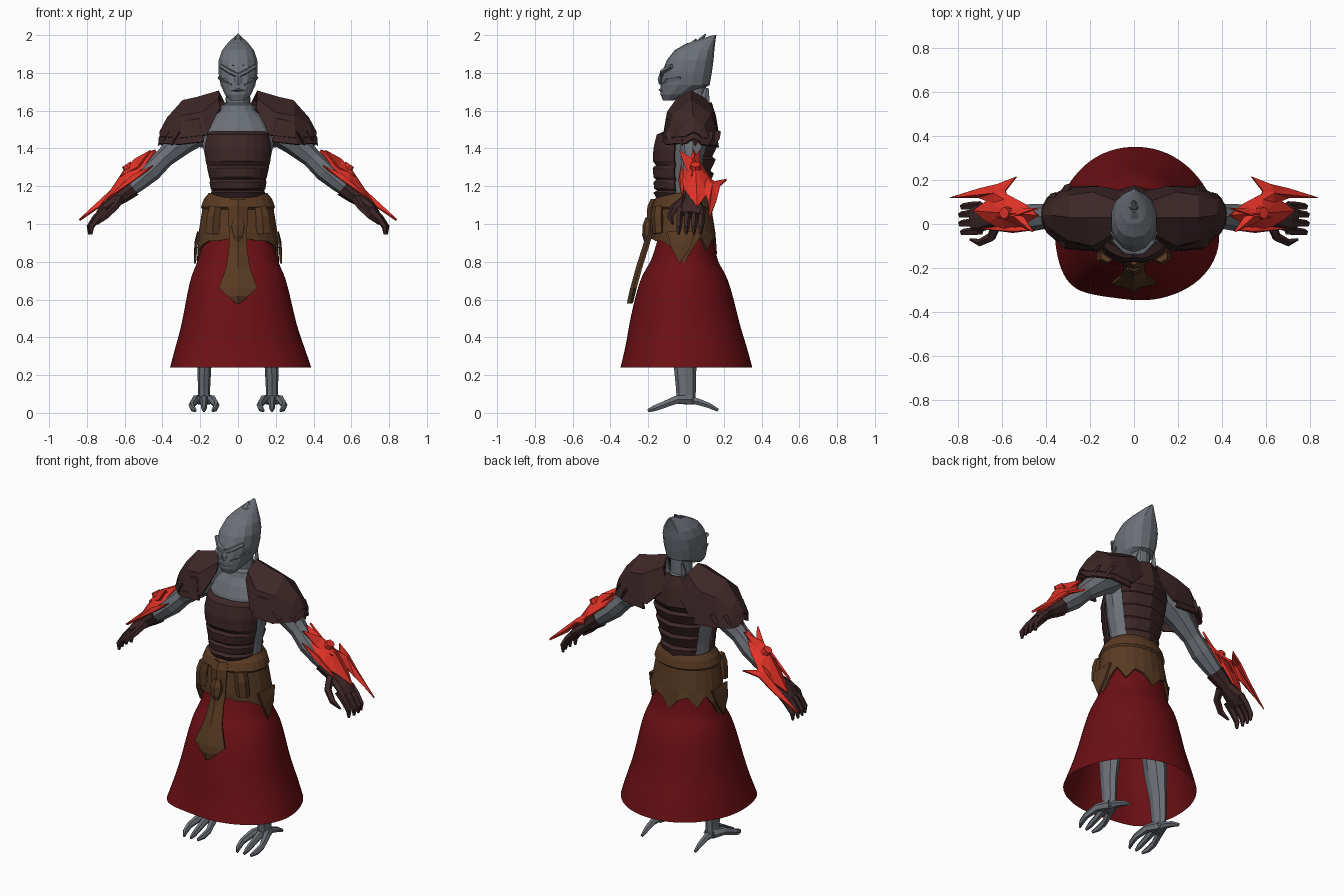
import bpy, bmesh, math
from mathutils import Vector


def material(name, rgb):
    m = bpy.data.materials.new(name)
    m.diffuse_color = (*rgb, 1)
    return m


SKIN = material("grey_skin", (0.15, 0.165, 0.185))
DARK = material("dark_maroon_armor", (0.047, 0.02, 0.021))
BROWN = material("brown_leather", (0.10, 0.043, 0.017))
RED = material("bright_red", (0.75, 0.032, 0.02))
CLOTH = material("deep_red_cloth", (0.15, 0.005, 0.007))


def build(name, verts, faces, mat, mirror=False, thick=0, subsurf=0):
    me = bpy.data.meshes.new(name)
    me.from_pydata([tuple(v) for v in verts], [], faces)
    bm = bmesh.new()
    bm.from_mesh(me)
    bmesh.ops.recalc_face_normals(bm, faces=bm.faces)
    bm.to_mesh(me)
    bm.free()
    me.materials.append(mat)
    ob = bpy.data.objects.new(name, me)
    bpy.context.collection.objects.link(ob)
    if thick:
        s = ob.modifiers.new("thickness", 'SOLIDIFY')
        s.thickness = thick
        s.offset = 0
    if subsurf:
        s = ob.modifiers.new("smooth", 'SUBSURF')
        s.levels = s.render_levels = subsurf
        for p in me.polygons:
            p.use_smooth = True
    if mirror:
        ob.modifiers.new("mirror", 'MIRROR').use_clip = False
    return ob


def loft(name, rings, mat, closed=True, caps=True, **kw):
    n = len(rings[0])
    verts = [p for r in rings for p in r]
    faces = []
    for i in range(len(rings) - 1):
        for j in range(n if closed else n - 1):
            k = (j + 1) % n
            faces.append((i * n + j, i * n + k, (i + 1) * n + k, (i + 1) * n + j))
    if closed and caps:
        faces += [tuple(range(n)), tuple(range(len(verts) - n, len(verts)))]
    return build(name, verts, faces, mat, **kw)


def tube(name, path, mat, ref=(0, 1, 0), n=6, mirror=True):
    """path points: x, y, z, radius along ref, radius across"""
    pts = [Vector(p[:3]) for p in path]
    rings = []
    for i, p in enumerate(pts):
        t = (pts[min(i + 1, len(pts) - 1)] - pts[max(i - 1, 0)]).normalized()
        a = Vector(ref)
        a = (a - t * a.dot(t)).normalized()
        b = t.cross(a)
        rings.append([p + a * path[i][3] * math.cos(2 * math.pi * k / n)
                      + b * path[i][4] * math.sin(2 * math.pi * k / n) for k in range(n)])
    return loft(name, rings, mat, mirror=mirror)


def stack(rows, n, power=1.0):
    """horizontal rings from rows of z, centre y, half width, half depth"""
    f = lambda c: math.copysign(abs(c) ** power, c)
    return [[(rx * f(math.sin(2 * math.pi * k / n)), cy - ry * f(math.cos(2 * math.pi * k / n)), z)
             for k in range(n)] for z, cy, rx, ry in rows]


def arc_plate(name, rows, mid, half, n, mat, groove=0.95):
    rings = []
    for z, cy, rx, ry in rows:
        ring = []
        for k in range(n + 1):
            a = math.radians(mid - half + 2 * half * k / n)
            g = groove if k == n // 2 else 1
            ring.append((rx * math.sin(a), cy - ry * g * math.cos(a), z))
        rings.append(ring)
    return loft(name, rings, mat, closed=False, thick=0.012)


def fan(name, outline, apex, mat, mirror=True, thick=0.012):
    n = len(outline)
    return build(name, outline + [apex], [(k, (k + 1) % n, n) for k in range(n)],
                 mat, mirror=mirror, thick=thick)


# skirt: wavy hem blending into an ellipse at the waist
hem = [(.40, -.05), (.37, -.17), (.30, -.26), (.19, -.325), (.05, -.355), (-.08, -.337), (-.2, -.322),
       (-.285, -.29), (-.335, -.21), (-.36, -.1), (-.362, .02), (-.325, .15), (-.23, .275),
       (-.11, .342), (.02, .358), (.15, .332), (.27, .25), (.36, .12)]
rings = []
for z, rx, ry, cy, w in [(.24, .36, .36, 0, 1), (.35, .333, .33, 0, .75), (.47, .30, .30, -.01, .5),
                         (.62, .275, .265, -.01, .3), (.735, .25, .228, -.01, .1), (.79, .22, .185, -.01, 0),
                         (.86, .205, .165, -.005, 0), (.95, .185, .145, 0, 0), (1.02, .17, .13, 0, 0)]:
    ring = []
    for hx, hy in hem:
        a = math.atan2(hy, hx)
        ring.append((w * hx * rx / .36 + (1 - w) * rx * math.cos(a),
                     w * hy * ry / .36 + (1 - w) * ry * math.sin(a) + cy, z))
    rings.append(ring)
loft("skirt", rings, CLOTH, caps=False, subsurf=2)

# legs and clawed feet
tube("leg", [(.18, .0, .05, .05, .033), (.18, .0, .12, .052, .032), (.178, -.005, .25, .06, .037),
             (.165, -.01, .42, .075, .055), (.14, -.01, .6, .075, .065), (.10, 0, .95, .1, .085)], SKIN, n=8)
for i, dx in enumerate((-1, 0, 1)):
    tube(f"front_toe_{i}", [(.18 + dx * .01, .02, .07, .03, .03), (.18 + dx * .045, -.05, .07, .022, .024),
                            (.18 + dx * .065, -.12, .042, .017, .02), (.18 + dx * .06, -.165, .025, .015, .018),
                            (.18 + dx * .045, -.20, .012, .006, .01)], SKIN, ref=(1, 0, 0))
tube("heel_toe", [(.18, -.01, .07, .03, .03), (.18, .06, .06, .02, .02), (.18, .12, .04, .017, .016),
                  (.18, .17, .014, .008, .01)], SKIN, ref=(1, 0, 0))

# body and neck
loft("torso", stack([(1.0, 0, .15, .11), (1.12, 0, .14, .105), (1.22, 0, .148, .115), (1.34, 0, .175, .12),
                     (1.43, .005, .195, .122), (1.5, .015, .18, .115), (1.56, .025, .14, .10),
                     (1.6, .035, .095, .085), (1.63, .04, .09, .08), (1.64, .045, .062, .06),
                     (1.74, .045, .06, .06)], 14), SKIN)
tube("neck_fin", [(.04, .09, 1.59, .03, .012), (.055, .10, 1.66, .025, .012), (.05, .11, 1.72, .01, .006)], SKIN, n=4)

# head leaning back into a tall crest
head = [(1.655, -.122, -.06, .042), (1.685, -.134, .02, .07), (1.735, -.135, .125, .094), (1.79, -.128, .135, .104),
        (1.81, -.125, .138, .106), (1.87, -.10, .146, .104), (1.92, -.06, .15, .086), (1.955, .0, .154, .058),
        (1.98, .08, .157, .032), (2.0, .145, .161, .008)]
loft("head", stack([(z, (a + b) / 2, rx, (b - a) / 2) for z, a, b, rx in head], 14, .85), SKIN)
tube("brow", [(.0, -.13, 1.785, .014, .012), (.04, -.122, 1.805, .018, .014), (.09, -.075, 1.835, .014, .012)], SKIN, n=5)
tube("nose", [(0, -.125, 1.80, .014, .012), (0, -.138, 1.765, .018, .012), (0, -.136, 1.74, .022, .008)],
     SKIN, ref=(1, 0, 0), n=4, mirror=False)
tube("cheek", [(.03, -.12, 1.735, .012, .01), (.07, -.10, 1.76, .014, .012), (.10, -.03, 1.775, .01, .01)], SKIN, n=4)
tube("lips", [(-.035, -.118, 1.705, .01, .005), (0, -.136, 1.71, .01, .008), (.035, -.118, 1.705, .01, .005)],
     SKIN, n=4, mirror=False)
for i, (y, z, w) in enumerate([(-.08, 1.865, .06), (-.03, 1.91, .055), (.02, 1.94, .045), (.07, 1.965, .03)]):
    tube(f"crest_plate_{i}", [(0, y - .02, z - .03, w, .012), (0, y + .01, z + .012, w * .8, .014),
                              (0, y + .035, z + .04, w * .2, .004)], SKIN, ref=(1, 0, 0), mirror=False)

# chest and back armour
arc_plate("chest_plate", [(1.485, -.02, .15, .095), (1.47, -.02, .165, .135), (1.40, -.02, .177, .152),
                          (1.335, -.02, .172, .155), (1.31, -.02, .165, .138), (1.295, -.02, .163, .156),
                          (1.25, -.02, .153, .152), (1.235, -.02, .147, .137), (1.22, -.02, .15, .152),
                          (1.19, -.02, .145, .148), (1.178, -.02, .137, .132), (1.165, -.02, .143, .152),
                          (1.13, -.02, .125, .13)], 0, 75, 10, DARK)
back = [(1.64, .04, .08, .085), (1.57, .03, .16, .115), (1.47, .02, .185, .14)]
for i in range(4):
    z = 1.43 - i * .075
    back += [(z, .02, .175 - i * .015, .115 - i * .009), (z - .015, .02, .178 - i * .015, .132 - i * .009)]
arc_plate("back_plate", back + [(1.13, .02, .115, .09)], 180, 62, 8, DARK, groove=1.07)

# layered pauldrons: arches from front rim over the top to back rim
arches = [[(.10, -.06, 1.61), (.10, -.045, 1.66), (.10, .03, 1.70), (.08, .10, 1.66), (.03, .14, 1.56)],
          [(.165, -.115, 1.47), (.19, -.095, 1.59), (.22, .03, 1.665), (.19, .14, 1.60), (.15, .165, 1.44)],
          [(.30, -.105, 1.455), (.295, -.07, 1.57), (.29, .03, 1.65), (.29, .125, 1.58), (.29, .16, 1.45)],
          [(.385, -.035, 1.46), (.375, -.015, 1.52), (.37, .04, 1.56), (.375, .09, 1.52), (.385, .115, 1.45)],
          [(.405, .0, 1.46), (.41, .02, 1.475), (.41, .04, 1.485), (.41, .06, 1.475), (.405, .08, 1.455)]]
loft("pauldron", arches, DARK, closed=False, mirror=True, thick=0.014)
lower = [[(.2 + (x - .2) * .96 + .014, .04 + (y - .04) * 1.02, z - .035) for x, y, z in a] for a in arches[1:]]
loft("pauldron_lower_layer", lower, DARK, closed=False, mirror=True, thick=0.014)
for i, (x, y) in enumerate([(.33, -.075), (.385, -.02), (.40, .05), (.375, .11), (.31, .15)]):
    tube(f"pauldron_point_{i}", [(x - .02, y, 1.49, .035, .012), (x + .005, y, 1.45, .028, .012),
                                 (x + .022, y, 1.415, .003, .003)], DARK, n=4)

# arms, gloves and fingers
tube("arm", [(.15, .04, 1.53, .085, .075), (.23, .04, 1.485, .09, .08), (.30, .04, 1.43, .075, .068),
             (.39, .035, 1.35, .055, .052), (.46, .03, 1.28, .062, .056), (.53, .03, 1.22, .052, .048),
             (.63, .03, 1.14, .036, .034)], SKIN, n=8)
tube("glove", [(.56, .03, 1.195, .056, .052), (.61, .03, 1.155, .048, .044), (.64, .03, 1.13, .045, .035),
               (.70, .03, 1.085, .068, .032), (.735, .025, 1.05, .064, .022)], DARK, n=8)
for i, y in enumerate((-.032, .008, .048, .085)):
    e = .008 * abs(i - 1.5)
    tube(f"finger_{i}", [(.70, y, 1.08, .019, .022), (.755 - e, y - .003, 1.035, .019, .02),
                         (.79 - e, y - .006, .985, .016, .017), (.79 - e, y - .008, .945, .007, .008)], DARK, n=5)
tube("thumb", [(.625, .0, 1.135, .025, .025), (.65, -.06, 1.09, .02, .022), (.70, -.085, 1.04, .018, .018),
               (.745, -.07, 1.0, .006, .006)], DARK, ref=(.6, 0, .8), n=5)

# red bladed bracers on the outer forearm
fz = lambda x, h=0: 1.345 - .85 * (x - .44) + h
P = lambda x, y, h=0: (x, y, fz(x, h))
fan("bracer_plate", [P(.435, .04, .04), P(.49, .085), P(.58, .135), P(.66, .11), P(.73, .06, -.01), P(.66, .01),
                     P(.59, -.03, -.01), P(.50, .0)], P(.585, .05, .085), RED)
fan("bracer_wing", [P(.535, .215, -.03), P(.62, .18, .01), P(.70, .16, .0), P(.84, .12, .015), P(.71, .125, -.01),
                    P(.63, .09, .02), P(.57, .10, .02), P(.585, .15)], P(.635, .14, .03), RED)
fan("bracer_crest", [P(.46, -.035, .06), P(.53, .0, .03), P(.62, .03, .06), P(.53, .07, .03), P(.44, .07, .045),
                     P(.51, .045, .05)], P(.545, .035, .085), RED)
tube("bracer_stud", [P(.575, .05, .06) + (.03, .03), P(.592, .05, .10) + (.026, .026)], RED, n=8)
fan("bracer_front_blade", [P(.45, -.025, -.03), P(.55, -.035, -.02), P(.69, -.02, .0), P(.56, -.005, .0)],
    P(.56, -.03, .01), RED)

# belt with a ragged lower edge
n = 24
belt = stack([(1.16, -.005, .15, .12), (1.13, -.015, .175, .145), (1.09, -.02, .19, .16), (1.08, -.02, .183, .15),
              (.95, -.015, .203, .165), (.9, -.01, .212, .168)], n)
drop = [.92, .92, .91, .91, .89, .86, .79, .87, .93, .86, .92, .90, .84]
belt[-1] = [(x, y, drop[min(k, n - k)]) for k, (x, y, z) in enumerate(belt[-1])]
loft("belt", belt, BROWN, caps=False, thick=0.012)
fan("side_flap", [(.205, -.10, .96), (.21, .05, .96), (.222, .02, .87), (.228, -.035, .79), (.222, -.08, .88)],
    (.225, -.03, .9), BROWN)
tube("belt_pouch", [(.12, -.145, 1.09, .03, .035), (.13, -.15, 1.04, .035, .04), (.135, -.145, .95, .03, .045)],
     BROWN, n=6)

# hanging front tabard and buckle
rows = [(1.13, .045, -.172), (1.09, .05, -.19), (.95, .045, -.195), (.88, .045, -.215), (.77, .06, -.25),
        (.66, .10, -.28), (.62, .055, -.29), (.58, .004, -.298)]
loft("tabard", [[(-w, y + .012, z), (0, y - .008, z), (w, y + .012, z)] for z, w, y in rows], BROWN,
     closed=False, thick=0.014)
tube("buckle", [(0, -.195, 1.03, .02, .025), (0, -.205, .99, .025, .04), (0, -.21, .94, .022, .03),
                (0, -.21, .90, .01, .014)], BROWN, n=6, mirror=False)
